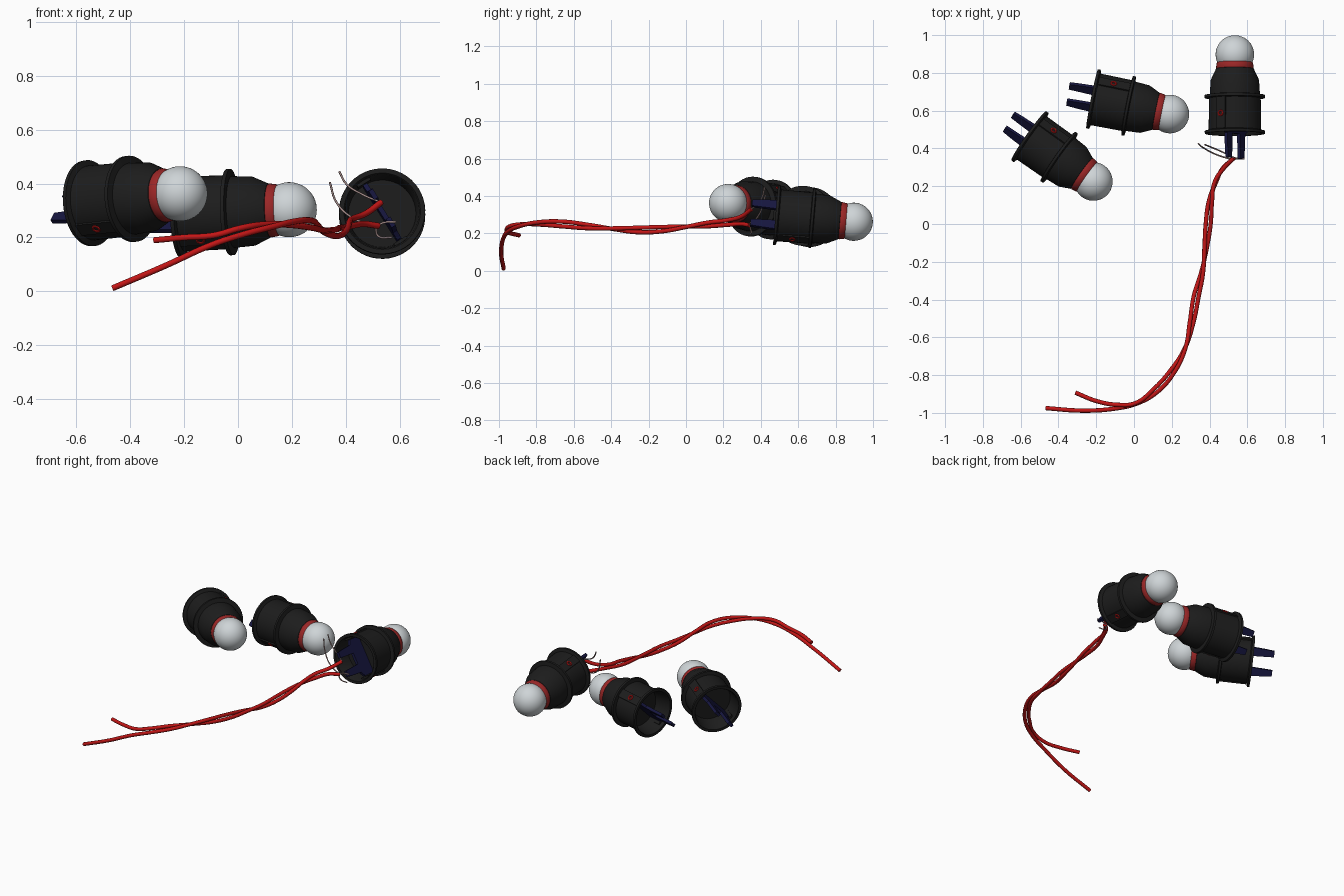
import bpy, bmesh, math
from mathutils import Vector, Matrix

if "Cube" in bpy.data.objects:
    bpy.data.objects.remove(bpy.data.objects["Cube"])


def material(name, rgb):
    m = bpy.data.materials.new(name)
    m.diffuse_color = (*rgb, 1)
    m.use_nodes = True
    m.node_tree.nodes["Principled BSDF"].inputs["Base Color"].default_value = m.diffuse_color
    return m


BLACK = material("black_plastic", (0.012, 0.012, 0.012))
RED = material("red_rubber", (0.55, 0.008, 0.008))
COLLAR = material("collar_red", (0.33, 0.02, 0.02))
NAVY = material("navy_contact", (0.008, 0.008, 0.05))
GLASS = material("bulb_glass", (0.62, 0.66, 0.68))
COPPER = material("bare_strand", (0.4, 0.28, 0.27))


def finish(bm, name, mat, smooth=True):
    bmesh.ops.recalc_face_normals(bm, faces=bm.faces)
    me = bpy.data.meshes.new(name)
    bm.to_mesh(me)
    bm.free()
    me.materials.append(mat)
    if smooth:
        me.shade_smooth()
        me.set_sharp_from_angle(angle=math.radians(35))
    return me


def lathe(name, profile, mat, steps=48):
    # profile: (distance along axis, radius)
    bm = bmesh.new()
    vs = [bm.verts.new((r, 0, t)) for t, r in profile]
    es = [bm.edges.new(p) for p in zip(vs, vs[1:])]
    bmesh.ops.spin(bm, geom=vs + es, cent=(0, 0, 0), axis=(0, 0, 1),
                   angle=math.tau, steps=steps, use_duplicate=False)
    bmesh.ops.remove_doubles(bm, verts=bm.verts, dist=1e-5)
    return finish(bm, name, mat)


def plate(name, outline, thick, mat):
    # flat outline in the local xz plane, extruded along y
    bm = bmesh.new()
    f = bm.faces.new([bm.verts.new((x, -thick / 2, z)) for x, z in outline])
    ext = bmesh.ops.extrude_face_region(bm, geom=[f])
    bmesh.ops.translate(bm, vec=(0, thick, 0),
                        verts=[v for v in ext["geom"] if isinstance(v, bmesh.types.BMVert)])
    return finish(bm, name, mat, False)


# Holder shell, hollow at the back, with rear flange and middle ring
body = lathe("socket_body", [
    (0.11, 0), (0.11, 0.125), (0.006, 0.137), (0, 0.142), (0, 0.159), (0.014, 0.16),
    (0.02, 0.139), (0.187, 0.137), (0.19, 0.16), (0.204, 0.16), (0.208, 0.133),
    (0.285, 0.128), (0.345, 0.1), (0.35, 0.09), (0.35, 0)], BLACK)
collar = lathe("collar", [(0.345, 0), (0.345, 0.098), (0.35, 0.1), (0.375, 0.096),
                          (0.38, 0.092), (0.38, 0)], COLLAR)
bulb = lathe("bulb", [(0.42 - 0.102 * math.cos(math.pi * i / 24),
                       0.102 * math.sin(math.pi * i / 24)) for i in range(25)], GLASS)

# Two-pronged contact plate
half = [(0.12, 0.115), (0.12, 0.02), (0.09, 0.0), (0.086, -0.07), (0.08, -0.13),
        (0.042, -0.13), (0.036, 0.0)]
fork = plate("contact_fork", half + [(-x, z) for x, z in reversed(half)], 0.018, NAVY)

# Raised panels and ring marks on opposite sides of the shell
bm = bmesh.new()
for s in (1, -1):
    bmesh.ops.create_cube(bm, size=1, matrix=Matrix.Translation((s * 0.133, 0, 0.105))
                          @ Matrix.Diagonal((0.02, 0.055, 0.17, 1)))
panels = finish(bm, "side_panels", BLACK, False)

bm = bmesh.new()
for s in (1, -1):
    n, m = 20, 8
    grid = []
    for i in range(n):
        a = math.tau * i / n
        row = []
        for j in range(m):
            b = math.tau * j / m
            r = 0.013 + 0.0045 * math.cos(b)
            row.append(bm.verts.new((s * 0.143 + 0.0045 * math.sin(b),
                                     r * math.cos(a), 0.1 + r * math.sin(a))))
        grid.append(row)
    for i in range(n):
        for j in range(m):
            k, l = (i + 1) % n, (j + 1) % m
            bm.faces.new((grid[i][j], grid[k][j], grid[k][l], grid[i][l]))
marks = finish(bm, "ring_marks", RED)

# Place three holders: bulb centre, axis direction, roll
holders = {
    "left": ((-0.215, 0.225, 0.362), (0.815, -0.576, 0.085), 44),
    "middle": ((0.19, 0.582, 0.303), (0.981, -0.194, 0.04), 45),
    "right": ((0.534, 0.897, 0.262), (0, 1, -0.085), 32),
}
for tag, (centre, axis, roll) in holders.items():
    az = Vector(axis).normalized()
    back = Vector((0, 0, 1)).cross(az).normalized()
    up = az.cross(back)
    ax = up * math.cos(math.radians(roll)) + back * math.sin(math.radians(roll))
    ay = az.cross(ax)
    mat = Matrix((ax, ay, az)).transposed().to_4x4()
    mat.translation = Vector(centre) - 0.42 * az
    for me in (body, collar, bulb, fork, panels, marks):
        ob = bpy.data.objects.new(f"{tag}_{me.name}", me)
        bpy.context.collection.objects.link(ob)
        ob.matrix_world = mat


def tube(name, pts, radius, mat, res=3):
    cu = bpy.data.curves.new(name, "CURVE")
    cu.dimensions = "3D"
    cu.bevel_depth, cu.bevel_resolution = radius, res
    cu.use_fill_caps = True
    cu.resolution_u = 8
    sp = cu.splines.new("BEZIER")
    sp.bezier_points.add(len(pts) - 1)
    for bp, p in zip(sp.bezier_points, pts):
        bp.co = p
        bp.handle_left_type = bp.handle_right_type = "AUTO"
    cu.materials.append(mat)
    ob = bpy.data.objects.new(name, cu)
    bpy.context.collection.objects.link(ob)
    bpy.context.view_layer.update()
    me = bpy.data.meshes.new_from_object(ob.evaluated_get(bpy.context.evaluated_depsgraph_get()))
    me.shade_smooth()
    bpy.data.objects.remove(ob)
    bpy.context.collection.objects.link(bpy.data.objects.new(name, me))


# Twisted pair of wires following one centre line
line = [Vector(p) for p in (
    (0.01, -0.95, 0.222), (0.11, -0.885, 0.243), (0.2, -0.785, 0.253), (0.27, -0.66, 0.25),
    (0.305, -0.52, 0.236), (0.33, -0.38, 0.224), (0.36, -0.26, 0.218), (0.38, -0.12, 0.223),
    (0.393, 0.0, 0.235), (0.405, 0.12, 0.248), (0.43, 0.22, 0.258))]
ends = {
    1: ([(-0.465, -0.975, 0.012), (-0.27, -0.988, 0.095), (-0.1, -0.977, 0.172)],
        [(0.475, 0.295, 0.29), (0.53, 0.35, 0.33)]),
    -1: ([(-0.31, -0.893, 0.19), (-0.2, -0.937, 0.2), (-0.09, -0.957, 0.208)],
         [(0.47, 0.295, 0.25), (0.52, 0.34, 0.243)]),
}
for side, (start, finish_pts) in ends.items():
    mid = []
    for i, p in enumerate(line):
        d = (line[min(i + 1, len(line) - 1)] - line[max(i - 1, 0)]).normalized()
        across = d.cross(Vector((0, 0, 1))).normalized()
        a = -1.4 + i * 0.95
        mid.append(p + side * 0.013 * (across * math.cos(a) + Vector((0, 0, 1)) * math.sin(a)))
    tube("wire_upper" if side > 0 else "wire_lower", start + mid + finish_pts, 0.0115, RED)

# Bare strands at the stripped wire ends
strands = [
    [(0.53, 0.35, 0.33), (0.46, 0.385, 0.36), (0.4, 0.41, 0.4), (0.375, 0.42, 0.445)],
    [(0.52, 0.34, 0.243), (0.43, 0.37, 0.27), (0.365, 0.405, 0.33), (0.34, 0.425, 0.405)],
    [(0.51, 0.34, 0.24), (0.54, 0.345, 0.255), (0.585, 0.345, 0.258)],
    [(0.51, 0.34, 0.24), (0.52, 0.35, 0.205), (0.57, 0.345, 0.2)],
]
for i, pts in enumerate(strands):
    tube(f"bare_strand_{i + 1}", pts, 0.004, COPPER, 1)
